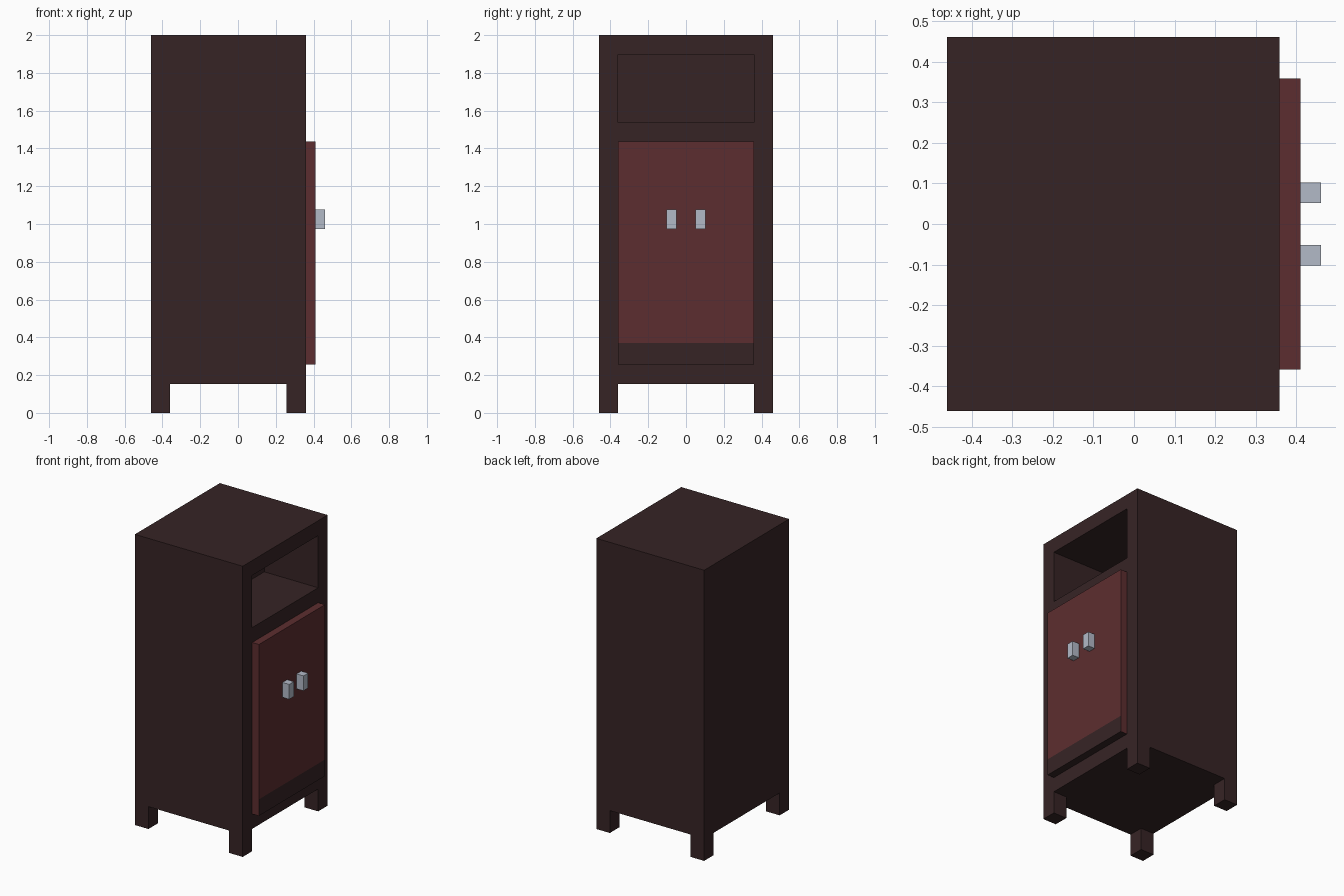
import bpy, bmesh
from mathutils import Vector

if "Cube" in bpy.data.objects:
    bpy.data.objects.remove(bpy.data.objects["Cube"])

U = 2 / 39  # the whole model sits on a 39-step grid


def material(name, rgb):
    m = bpy.data.materials.new(name)
    m.diffuse_color = (*rgb, 1)
    m.use_nodes = True
    m.node_tree.nodes["Principled BSDF"].inputs["Base Color"].default_value = m.diffuse_color
    return m


DARK = material("dark_wood", (0.037, 0.0176, 0.0185))
RED = material("red_wood", (0.108, 0.0265, 0.029))
METAL = material("pale_metal", (0.45, 0.49, 0.575))


def box_mesh(lo, hi):
    bm = bmesh.new()
    bmesh.ops.create_cube(bm, size=1)
    lo, hi = Vector(lo), Vector(hi)
    for v in bm.verts:
        v.co = (lo + hi) / 2 + v.co * (hi - lo)
    return bm


def cut(bm, axis, value):
    no = Vector((0, 0, 0))
    no[axis] = 1
    bmesh.ops.bisect_plane(bm, geom=bm.verts[:] + bm.edges[:] + bm.faces[:],
                           plane_co=no * value, plane_no=no)


def finish(bm, name, *mats):
    bmesh.ops.scale(bm, vec=(U, U, U), verts=bm.verts)
    bmesh.ops.recalc_face_normals(bm, faces=bm.faces)
    me = bpy.data.meshes.new(name)
    bm.to_mesh(me)
    bm.free()
    for m in mats:
        me.materials.append(m)
    ob = bpy.data.objects.new(name, me)
    bpy.context.collection.objects.link(ob)
    return ob


# Cabinet body with the open niche pushed into its door side
bm = box_mesh((-9, -9, 3), (7, 9, 39))
for axis, value in ((1, -7), (1, 7), (2, 30), (2, 37)):
    cut(bm, axis, value)
bm.normal_update()
niche = next(f for f in bm.faces if f.normal.x > 0.9
             and (f.calc_center_median() - Vector((7, 0, 33.5))).length < 0.1)
back = bmesh.ops.extrude_discrete_faces(bm, faces=[niche])["faces"][0]
rim_verts = back.verts[:]
bmesh.ops.translate(bm, vec=(-8, 0, 0), verts=rim_verts)
bm.faces.ensure_lookup_table()
bmesh.ops.dissolve_limit(bm, angle_limit=0.01, verts=bm.verts, edges=bm.edges)
finish(bm, "cabinet_body", DARK)

# Four square legs
for xn, x in (("back", -9), ("front", 5)):
    for yn, y in (("right", -9), ("left", 7)):
        finish(box_mesh((x, y, 0), (x + 2, y + 2, 3)), f"{xn}_{yn}_leg", DARK)

# Door panel: dark kick strip on the lower face, dark underside
bm = box_mesh((7, -7, 5), (8, 7, 28))
cut(bm, 2, 7.22)
bm.normal_update()
for f in bm.faces:
    low = f.calc_center_median().z < 7.22
    f.material_index = int(low and (f.normal.x > 0.9 or f.normal.z < -0.9))
finish(bm, "door_panel", RED, DARK)

# Two handles
for name, y in (("right_handle", -2), ("left_handle", 1)):
    finish(box_mesh((8, y, 19), (9, y + 1, 21)), name, METAL)
